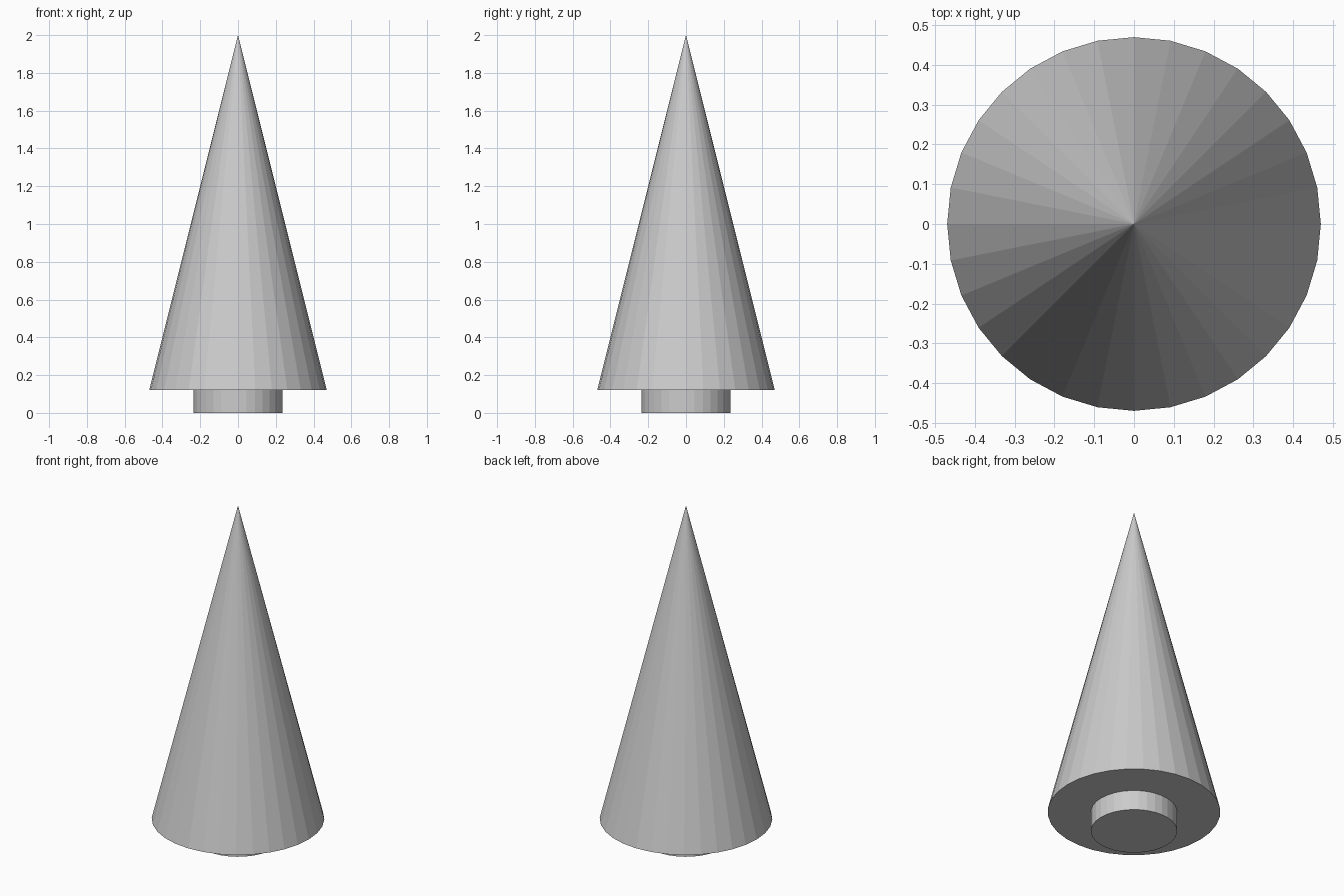
import bpy

if "Cube" in bpy.data.objects:
    bpy.data.objects.remove(bpy.data.objects["Cube"])

SIDES = 32
BASE_Z = 0.12   # underside of the foliage
TOP_Z = 2.0

# Short trunk
bpy.ops.mesh.primitive_cylinder_add(
    vertices=SIDES, radius=0.235, depth=BASE_Z, location=(0, 0, BASE_Z / 2))
bpy.context.object.name = "trunk"

# Pointed foliage cone with a flat underside
bpy.ops.mesh.primitive_cone_add(
    vertices=SIDES, radius1=0.47, radius2=0, depth=TOP_Z - BASE_Z,
    location=(0, 0, (TOP_Z + BASE_Z) / 2))
bpy.context.object.name = "foliage"
